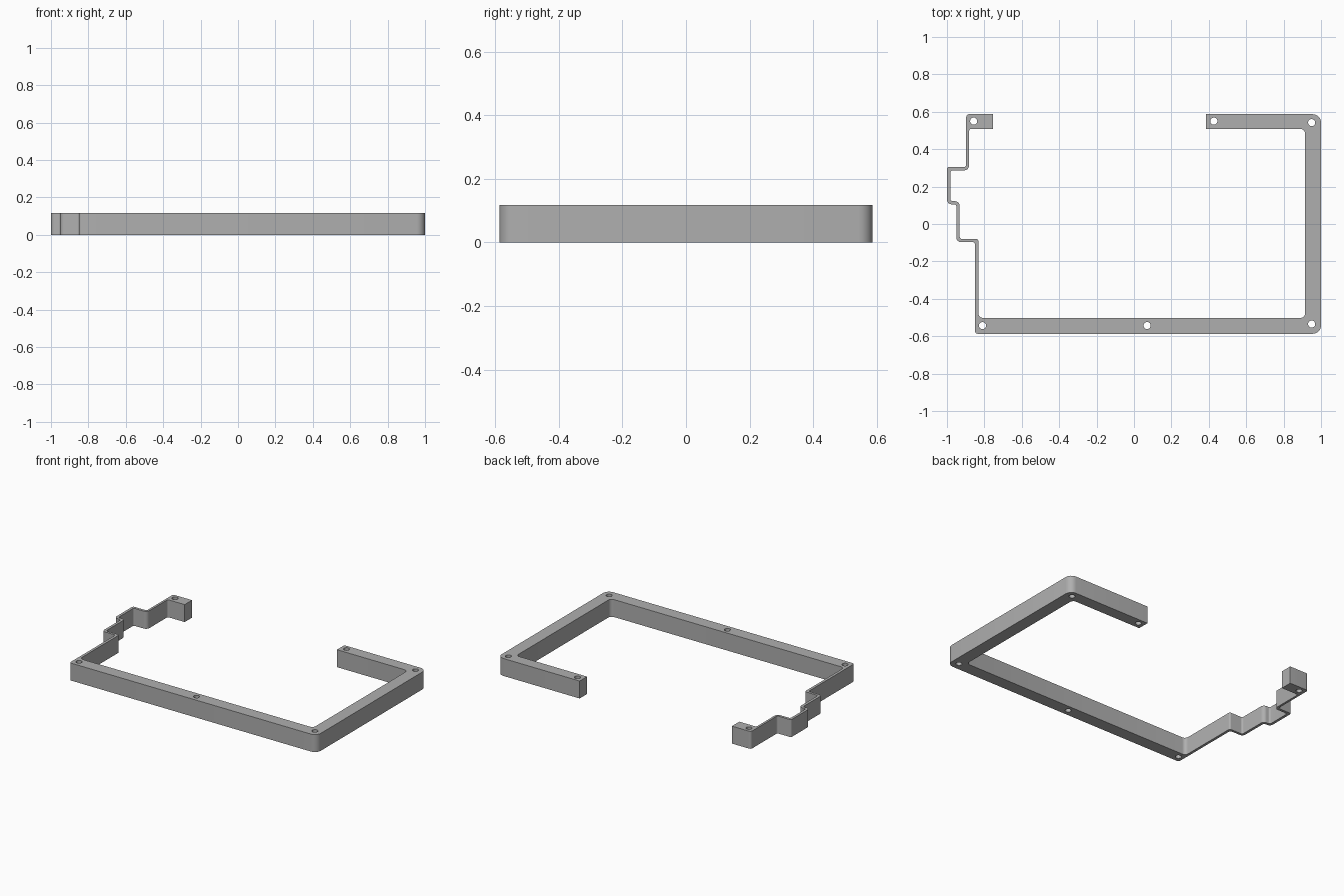
import bpy
import bmesh
import math
from mathutils import Vector

if "Cube" in bpy.data.objects:
    bpy.data.objects.remove(bpy.data.objects["Cube"], do_unlink=True)

HEIGHT = 0.118
HOLE_RADIUS = 0.019

grey = bpy.data.materials.new("plain_grey")
grey.use_nodes = True
grey.diffuse_color = (0.43, 0.43, 0.43, 1)
grey.node_tree.nodes["Principled BSDF"].inputs["Base Color"].default_value = (0.43, 0.43, 0.43, 1)


def rounded(corners, steps=6):
    """Replace each (x, y, radius) right-angle corner with an arc."""
    points = []
    for i, (x, y, r) in enumerate(corners):
        p = Vector((x, y))
        if r == 0:
            points.append(p)
            continue
        a = (Vector(corners[i - 1][:2]) - p).normalized()
        b = (Vector(corners[(i + 1) % len(corners)][:2]) - p).normalized()
        centre = p + (a + b) * r
        for k in range(steps + 1):
            t = math.pi / 2 * k / steps
            points.append(centre - b * r * math.cos(t) - a * r * math.sin(t))
    return points


def circle(cx, cy, r, n=24):
    return [Vector((cx + r * math.cos(math.tau * k / n),
                    cy + r * math.sin(math.tau * k / n))) for k in range(n)]


# Outer side of the frame, then back along its inner side
S, M, L = 0.012, 0.025, 0.045
outline = [
    (-0.755, 0.587, 0), (-0.897, 0.587, 0.015),
    (-0.897, 0.305, S), (-1.0, 0.305, S), (-1.0, 0.105, M), (-0.95, 0.105, S),
    (-0.95, -0.097, M), (-0.85, -0.097, S), (-0.85, -0.587, 0.015),
    (1.0, -0.587, L), (1.0, 0.587, L), (0.385, 0.587, 0), (0.385, 0.508, 0),
    (0.915, 0.508, M), (0.915, -0.502, M), (-0.832, -0.502, M),
    (-0.832, -0.08, S), (-0.932, -0.08, S), (-0.932, 0.122, M), (-0.982, 0.122, S),
    (-0.982, 0.287, S), (-0.882, 0.287, M), (-0.882, 0.508, S), (-0.755, 0.508, 0),
]
holes = [(-0.857, 0.55), (0.427, 0.55), (0.95, 0.542),
         (0.95, -0.535), (-0.81, -0.543), (0.07, -0.543)]

# Filled flat curve, extruded to the frame height
curve = bpy.data.curves.new("frame", "CURVE")
curve.dimensions = "2D"
curve.fill_mode = "BOTH"
curve.extrude = HEIGHT / 2
for loop in [rounded(outline)] + [circle(x, y, HOLE_RADIUS) for x, y in holes]:
    spline = curve.splines.new("POLY")
    spline.points.add(len(loop) - 1)
    for point, p in zip(spline.points, loop):
        point.co = (p.x, p.y, 0, 1)
    spline.use_cyclic_u = True
curve.materials.append(grey)

frame = bpy.data.objects.new("frame", curve)
bpy.context.collection.objects.link(frame)
frame.location.z = HEIGHT / 2
bpy.ops.object.select_all(action="DESELECT")
frame.select_set(True)
bpy.context.view_layer.objects.active = frame
bpy.ops.object.convert(target="MESH")
frame = bpy.context.object
frame.name = "frame"

# Weld the caps to the walls and tidy the faces
bm = bmesh.new()
bm.from_mesh(frame.data)
bmesh.ops.remove_doubles(bm, verts=bm.verts, dist=0.0001)
bmesh.ops.recalc_face_normals(bm, faces=bm.faces)
bm.to_mesh(frame.data)
bm.free()
bpy.ops.object.shade_smooth_by_angle(angle=math.radians(35))
